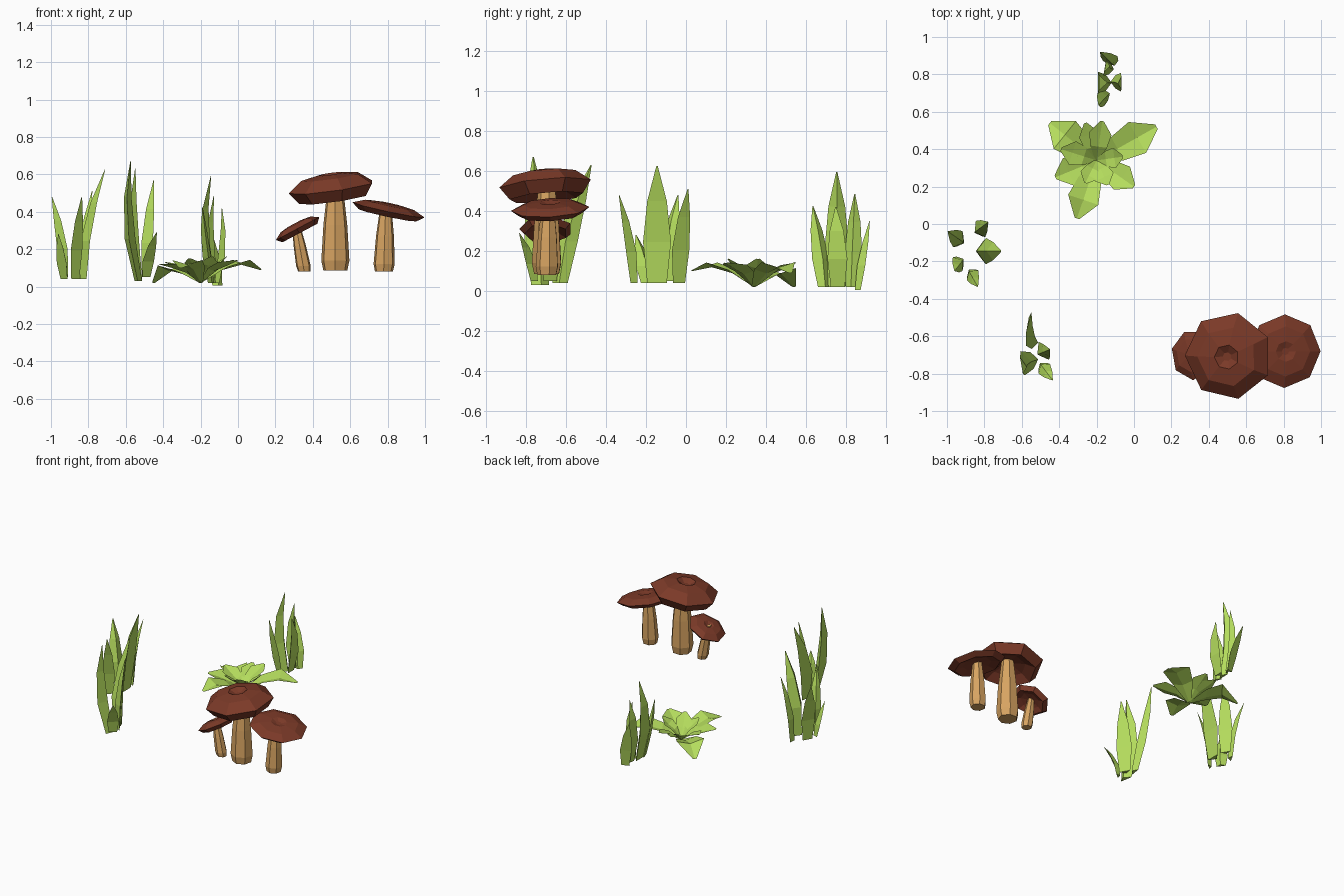
import bpy, bmesh, math
from mathutils import Vector, Matrix

if "Cube" in bpy.data.objects:
    bpy.data.objects.remove(bpy.data.objects["Cube"])


def material(name, color):
    m = bpy.data.materials.new(name)
    m.diffuse_color = (*color, 1)
    m.use_nodes = True
    m.node_tree.nodes["Principled BSDF"].inputs["Base Color"].default_value = m.diffuse_color
    return m


BROWN = material("cap_brown", (0.2, 0.042, 0.021))
TAN = material("stem_tan", (0.68, 0.37, 0.12))
GREEN = material("leaf_green", (0.46, 0.72, 0.11))


def finish(bm, name, mat):
    bmesh.ops.recalc_face_normals(bm, faces=bm.faces)
    me = bpy.data.meshes.new(name)
    bm.to_mesh(me)
    bm.free()
    me.materials.append(mat)
    ob = bpy.data.objects.new(name, me)
    bpy.context.collection.objects.link(ob)
    return ob


def loft(bm, rings):
    """Skin equal-sized rings of points and close both ends."""
    vs = [[bm.verts.new(p) for p in r] for r in rings]
    n = len(vs[0])
    for a, b in zip(vs, vs[1:]):
        for i in range(n):
            j = (i + 1) % n
            bm.faces.new((a[i], a[j], b[j], b[i]))
    bm.faces.new(vs[0])
    bm.faces.new(vs[-1])


def circle(r, z, n, phase=0.0):
    return [Vector((r * math.cos(phase + math.tau * i / n),
                    r * math.sin(phase + math.tau * i / n), z)) for i in range(n)]


# Mushrooms: tapered stem plus tilted, dimpled cap
def mushroom(name, base, top, stem_r, cap_c, cap_r, thick, tilt_y, tilt_x, sides, phase):
    bm = bmesh.new()
    base, top = Vector(base), Vector(top)
    rings = []
    for t, k in ((0, 0.85), (0.12, 1.0), (0.55, 0.85), (1, 0.55)):
        c = base.lerp(top, t)
        rings.append([c + p for p in circle(stem_r * k, 0, 7, 0.2)])
    loft(bm, rings)
    finish(bm, name + "_stem", TAN)

    bm = bmesh.new()
    m = (Matrix.Translation(cap_c) @ Matrix.Rotation(math.radians(tilt_y), 4, 'Y')
         @ Matrix.Rotation(math.radians(tilt_x), 4, 'X'))
    prof = ((0.10, 0.7), (0.28, 1.05), (0.68, 0.82), (1.0, 0.0),
            (0.80, -0.9), (0.5, -0.35), (0.15, -0.1))
    loft(bm, [[m @ p for p in circle(cap_r * r, thick * z, sides, phase)] for r, z in prof])
    finish(bm, name + "_cap", BROWN)


mushroom("big_mushroom", (0.52, -0.695, 0.085), (0.52, -0.695, 0.53), 0.077,
         (0.505, -0.705, 0.53), 0.236, 0.07, -8, 5, 7, 0.44)
mushroom("medium_mushroom", (0.78, -0.695, 0.08), (0.79, -0.69, 0.42), 0.058,
         (0.805, -0.68, 0.41), 0.197, 0.033, 12, 3, 8, 0.0)
mushroom("small_mushroom", (0.355, -0.695, 0.08), (0.31, -0.70, 0.33), 0.04,
         (0.318, -0.70, 0.31), 0.135, 0.03, -28, 0, 7, 0.2)


# Grass: triangular-section blades, bowed outwards and curving from base to tip
def grass(name, blades):
    bm = bmesh.new()
    for base, tip, facing, width, bow in blades:
        a = math.radians(facing)
        out = Vector((math.cos(a), math.sin(a), 0))
        side = Vector((-out.y, out.x, 0))
        b, e = Vector(base), Vector(tip)
        rings = []
        for t, k in ((0, 0.7), (0.35, 1.0), (0.7, 0.7), (1, 0.05)):
            c = b.lerp(e, t ** 1.6) + out * bow * math.sin(math.pi * t)
            c.z = b.z + (e.z - b.z) * t
            w = width * k
            rings.append([c + side * w / 2, c - out * w * 0.36, c - side * w / 2])
        loft(bm, rings)
    finish(bm, name, GREEN)


grass("left_grass", [
    ((-0.83, -0.035, 0.04), (-0.78, 0.01, 0.51), 30, 0.10, 0),
    ((-0.93, -0.09, 0.05), (-0.995, -0.04, 0.48), 150, 0.10, 0),
    ((-0.81, -0.145, 0.04), (-0.71, -0.145, 0.625), 0, 0.14, 0),
    ((-0.93, -0.20, 0.04), (-0.96, -0.25, 0.28), 215, 0.09, 0.01),
    ((-0.87, -0.26, 0.04), (-0.835, -0.335, 0.48), -50, 0.08, 0)])
grass("front_grass", [
    ((-0.545, -0.73, 0.03), (-0.575, -0.765, 0.67), 190, 0.13, 0.05),
    ((-0.54, -0.63, 0.04), (-0.55, -0.475, 0.63), 170, 0.11, 0.03),
    ((-0.49, -0.68, 0.05), (-0.45, -0.67, 0.57), 30, 0.11, 0),
    ((-0.49, -0.76, 0.05), (-0.435, -0.835, 0.29), -50, 0.08, 0)])
grass("back_grass", [
    ((-0.15, 0.755, 0.02), (-0.145, 0.755, 0.595), 180, 0.12, 0.05),
    ((-0.15, 0.69, 0.02), (-0.19, 0.635, 0.425), 200, 0.09, 0.02),
    ((-0.13, 0.83, 0.02), (-0.13, 0.845, 0.485), 170, 0.09, 0.03),
    ((-0.11, 0.865, 0.005), (-0.18, 0.92, 0.35), 110, 0.08, 0.01),
    ((-0.10, 0.76, 0.02), (-0.085, 0.75, 0.42), 0, 0.10, 0.03)])


# Rosette: folded leaves rising from a point, arching over to drooping tips
def leaf(bm, tip, width, mid_z, rise=0.75):
    root = Vector((-0.2, 0.34, 0.02))
    e = Vector(tip)
    d = Vector((e.x - root.x, e.y - root.y, 0))
    side = Vector((-d.y, d.x, 0)).normalized()
    rows = []
    for t, k, z in ((0, 0.15, root.z), (0.35, 0.75, rise * mid_z), (0.68, 1.0, mid_z), (1, 0.15, e.z)):
        c = root + d * t
        c.z = z
        s = side * width * k / 2
        lift = Vector((0, 0, width * k * 0.07))
        rows.append([bm.verts.new(p) for p in (c + s + lift, c - lift, c - s + lift)])
    for a, b in zip(rows, rows[1:]):
        for i in (0, 1):
            bm.faces.new((a[i], b[i], b[i + 1], a[i + 1]))


bm = bmesh.new()
for args in (((0.12, 0.52, 0.09), 0.19, 0.13), ((-0.45, 0.54, 0.02), 0.19, 0.10),
             ((-0.305, 0.03, 0.10), 0.17, 0.13), ((0.0, 0.20, 0.14), 0.15, 0.12),
             ((-0.42, 0.25, 0.12), 0.16, 0.11), ((-0.17, 0.55, 0.14), 0.12, 0.12),
             ((-0.26, 0.54, 0.13), 0.11, 0.11), ((-0.14, 0.21, 0.16), 0.11, 0.12),
             ((-0.39, 0.40, 0.13), 0.13, 0.11), ((-0.06, 0.36, 0.16), 0.11, 0.12),
             ((-0.26, 0.22, 0.15), 0.10, 0.12)):
    leaf(bm, *args)
finish(bm, "leaf_rosette", GREEN)
